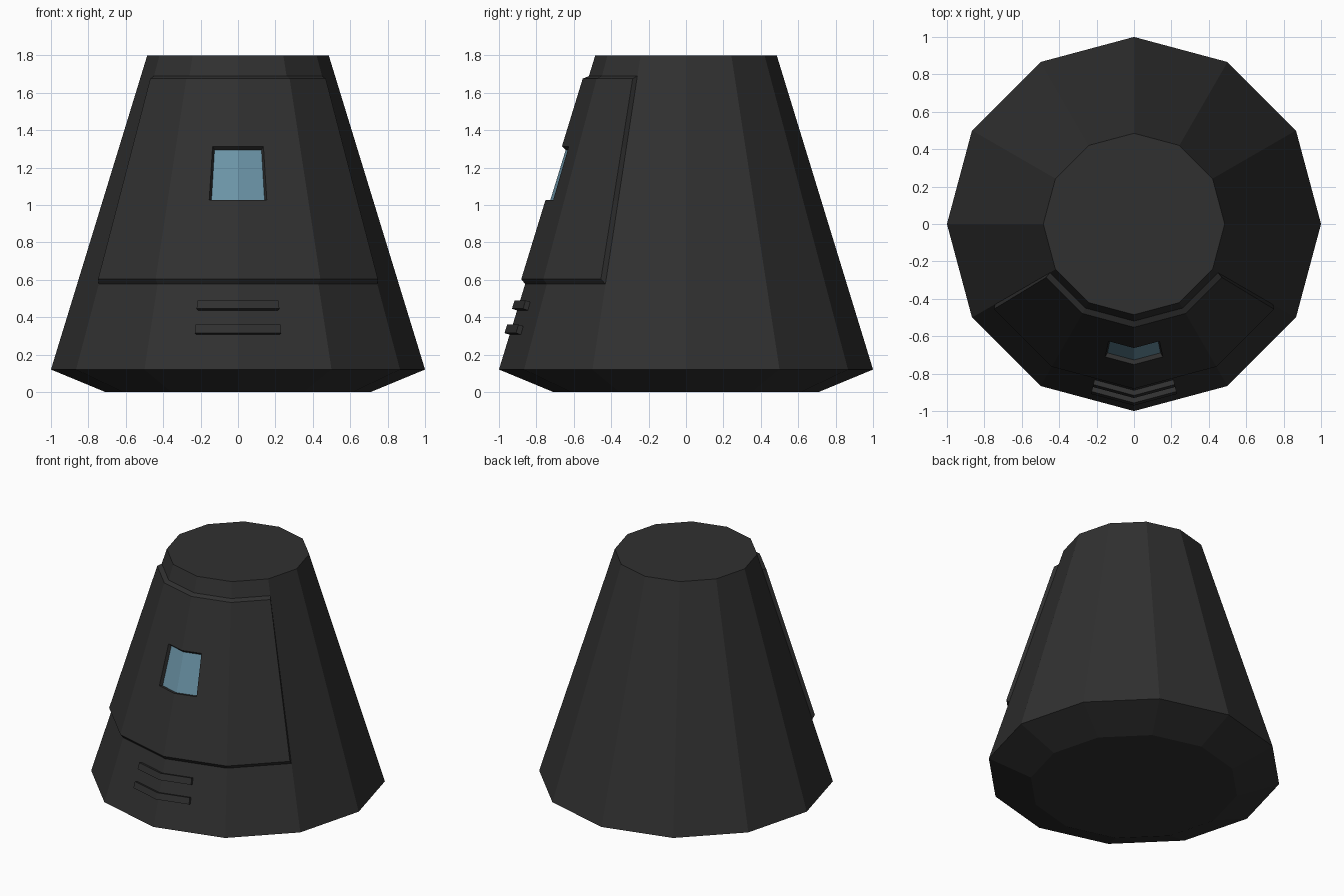
import bpy, bmesh, math
from mathutils import Vector

if "Cube" in bpy.data.objects:
    bpy.data.objects.remove(bpy.data.objects["Cube"])

SIDES, Z_LOW, Z_TOP, R_LOW, R_TOP, R_BASE = 12, 0.12, 1.8, 1.0, 0.485, 0.71


def material(name, rgb):
    m = bpy.data.materials.new(name)
    m.diffuse_color = (*rgb, 1)
    m.use_nodes = True
    m.node_tree.nodes["Principled BSDF"].inputs["Base Color"].default_value = m.diffuse_color
    return m


hull_grey = material("dark hull grey", (0.03, 0.03, 0.03))
glass_blue = material("window blue", (0.15, 0.30, 0.39))


def finish(bm, name, mat):
    bmesh.ops.recalc_face_normals(bm, faces=bm.faces)
    me = bpy.data.meshes.new(name)
    bm.to_mesh(me)
    bm.free()
    me.materials.append(mat)
    ob = bpy.data.objects.new(name, me)
    bpy.context.collection.objects.link(ob)
    return ob


def radius(z):
    return R_LOW + (R_TOP - R_LOW) * (z - Z_LOW) / (Z_TOP - Z_LOW)


def corner(k, r, z):
    a = -math.pi / 2 + 2 * math.pi * k / SIDES
    return Vector((r * math.cos(a), r * math.sin(a), z))


def on_hull(u, z, off):
    """Point on the faceted cone; u counts facets from the front ridge."""
    k = math.floor(u)
    r = radius(z) + off
    return corner(k, r, z).lerp(corner(k + 1, r, z), u - k)


def plate(name, mat, us, zs, off, hole=None):
    """Raised plate following the facets; us, zs, off are (inner, outer) pairs."""
    bm = bmesh.new()
    v = [[[bm.verts.new(on_hull(u, z, off[s])) for z in zs[s]] for u in us[s]]
         for s in (0, 1)]
    cells = {(i, j) for i in range(len(us[0]) - 1) for j in range(len(zs[0]) - 1)}
    cells -= set(hole or [])
    for i, j in cells:
        ring = [(i, j), (i + 1, j), (i + 1, j + 1), (i, j + 1)]
        for s in (0, 1):
            bm.faces.new([v[s][a][b] for a, b in ring])
        # walls where the neighbouring cell is missing
        for n, (di, dj) in enumerate([(0, -1), (1, 0), (0, 1), (-1, 0)]):
            if (i + di, j + dj) not in cells:
                (a, b), (c, d) = ring[n], ring[(n + 1) % 4]
                bm.faces.new([v[0][a][b], v[0][c][d], v[1][c][d], v[1][a][b]])
    return finish(bm, name, mat)


def mirrored(*half):
    return [-u for u in reversed(half)] + [0] + list(half)


# Capsule hull with tapered base
bm = bmesh.new()
rings = [[bm.verts.new(corner(k, r, z)) for k in range(SIDES)]
         for r, z in ((R_BASE, 0), (R_LOW, Z_LOW), (R_TOP, Z_TOP))]
bm.faces.new(rings[0])
bm.faces.new(rings[-1])
for lo, hi in zip(rings, rings[1:]):
    for k in range(SIDES):
        n = (k + 1) % SIDES
        bm.faces.new([lo[k], lo[n], hi[n], hi[k]])
finish(bm, "capsule_hull", hull_grey)

# Hatch panel over four front facets, with a window opening
plate("hatch_panel", hull_grey,
      (mirrored(0.387, 1, 2), mirrored(0.41, 1, 1.955)),
      ([0.575, 1.02, 1.29, 1.69], [0.603, 1.025, 1.313, 1.675]),
      (-0.002, 0.029), hole=[(2, 1), (3, 1)])

# Window glass
w = mirrored(0.395)
plate("window_glass", glass_blue, (w, w), ([1.01, 1.30], [1.01, 1.30]), (-0.004, 0.003))

# Two step bars under the hatch
for name, z in (("upper_step", 0.435), ("lower_step", 0.305)):
    b = mirrored(0.475)
    plate(name, hull_grey, (b, b), ([z, z + 0.045], [z + 0.01, z + 0.055]), (-0.004, 0.03))
